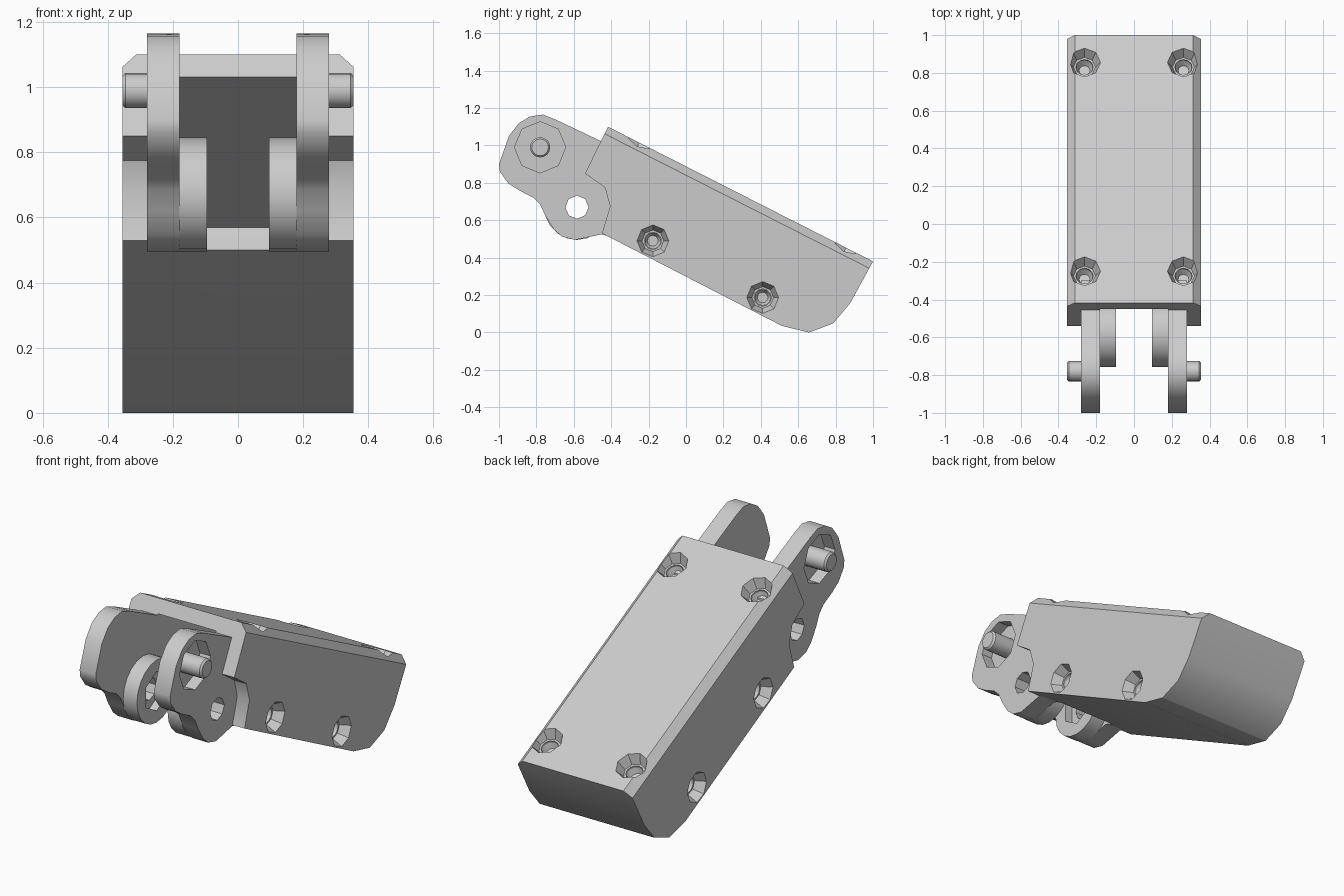
import bpy, bmesh, math
from mathutils import Vector, Matrix

if "Cube" in bpy.data.objects:
    bpy.data.objects.remove(bpy.data.objects["Cube"])

GREY = (0.6, 0.6, 0.6, 1)
mat = bpy.data.materials.new("plain grey")
mat.use_nodes = True
mat.diffuse_color = GREY
next(n for n in mat.node_tree.nodes if n.type == 'BSDF_PRINCIPLED').inputs["Base Color"].default_value = GREY


def finish(bm, name):
    bmesh.ops.recalc_face_normals(bm, faces=bm.faces)
    mesh = bpy.data.meshes.new(name)
    bm.to_mesh(mesh)
    bm.free()
    mesh.materials.append(mat)
    ob = bpy.data.objects.new(name, mesh)
    bpy.context.collection.objects.link(ob)
    return ob


def prism(name, profile, x0, x1, chamfer=None):
    """Extrude a (y, z) profile along x; optionally chamfer the first edge's two sides."""
    bm = bmesh.new()
    face = bm.faces.new([bm.verts.new((x0, y, z)) for y, z in profile])
    out = bmesh.ops.extrude_face_region(bm, geom=[face])
    new = [v for v in out["geom"] if isinstance(v, bmesh.types.BMVert)]
    bmesh.ops.translate(bm, verts=new, vec=(x1 - x0, 0, 0))
    if chamfer:
        ends = profile[:2]
        edges = [e for e in bm.edges if abs(e.verts[0].co.x - e.verts[1].co.x) < 1e-5
                 and all(any(math.dist(v.co.yz, p) < 1e-4 for p in ends) for v in e.verts)]
        bmesh.ops.bevel(bm, geom=edges, offset=chamfer, segments=1, affect='EDGES', profile=0.5)
    return finish(bm, name)


def frustum(name, start, axis, depth, r0, r1, sides, socket=0):
    """Cone section from start along axis; socket sinks a recess into the start face."""
    axis = Vector(axis).normalized()
    rot = axis.to_track_quat('Z', 'Y').to_matrix().to_4x4()
    place = Matrix.Translation(Vector(start) + axis * depth / 2) @ rot
    bm = bmesh.new()
    bmesh.ops.create_cone(bm, cap_ends=True, segments=sides, radius1=r0, radius2=r1, depth=depth, matrix=place)
    if socket:
        bm.normal_update()
        cap = min(bm.faces, key=lambda f: f.normal.dot(axis))
        bmesh.ops.inset_region(bm, faces=[cap], thickness=r0 * 0.35)
        bmesh.ops.translate(bm, verts=cap.verts[:], vec=axis * socket)
    return finish(bm, name)


def activate(ob):
    bpy.ops.object.select_all(action='DESELECT')
    ob.select_set(True)
    bpy.context.view_layer.objects.active = ob


def cut(ob, *cutters):
    activate(ob)
    for c in cutters:
        c.hide_render = True
        mod = ob.modifiers.new("cut", 'BOOLEAN')
        mod.operation, mod.solver, mod.object = 'DIFFERENCE', 'EXACT', c
        bpy.ops.object.modifier_apply(modifier=mod.name)
        bpy.data.objects.remove(c)


def smooth(ob, angle=32):
    activate(ob)
    bpy.ops.object.shade_smooth_by_angle(angle=math.radians(angle))


# Sloping housing with chamfered top edges and rounded rear underside
housing = prism("housing", [(-.417, 1.10), (1, .38), (.877, .155), (.786, .048), (.658, 0), (.513, .035),
                            (-.449, .53), (-.406, .674), (-.433, .775), (-.54, .85)], -.355, .355, .042)
cut(housing, prism("cavity", [(-.7, 1.157), (.72, .436), (.5, .13), (-.355, .57), (-.39, .5),
                              (-.41, .4), (-.8, .4)], -.18, .18))

# Countersunk screws in the lid and side walls
slope = Vector((0, 1.417, -.72)).normalized()
inward = Vector((0, slope.z, -slope.y))


def screw(start, axis, name):
    start, axis = Vector(start), Vector(axis)
    cut(housing,
        frustum("countersink", start - axis * .01, axis, .065, .09, .058, 8),
        frustum("bore", start + axis * .03, axis, .075, .046, .046, 12))
    smooth(frustum(name, start + axis * .065, axis, .05, .044, .044, 12, socket=.03))


for s, side in ((1, "left"), (-1, "right")):
    for y, end in ((-.25, "front"), (.855, "rear")):
        z = 1.10 - (y + .417) * .508
        screw((s * .262, y, z), inward, f"{side}_{end}_lid_screw")
    for y, z, end in ((-.177, .49, "front"), (.41, .187, "rear")):
        screw((s * .355, y, z), (-s, 0, 0), f"{side}_{end}_wall_screw")

# Hinge arms, inner bosses and pivot pins
arm_profile = [(-.3, .945), (-.417, 1.005), (-.70, 1.14), (-.765, 1.165), (-.834, 1.155), (-.893, 1.12),
               (-.947, 1.05), (-1, .9), (-.995, .86), (-.95, .797), (-.893, .76), (-.818, .722),
               (-.78, .684), (-.75, .62), (-.706, .55), (-.663, .513), (-.594, .495), (-.45, .525), (-.3, .48)]
PIN, HOLE = (-.78, .99), (-.583, .67)

for s, side in ((1, "left"), (-1, "right")):
    arm = prism(f"{side}_arm", arm_profile, s * .18, s * .28)
    cut(arm,
        frustum("pin_recess", (s * .215, *PIN), (s, 0, 0), .1, .137, .137, 8),
        frustum("through_hole", (s * .1, *HOLE), (s, 0, 0), .3, .062, .062, 8))
    smooth(arm)

    boss = frustum(f"{side}_boss", (s * .095, *HOLE), (s, 0, 0), .085, .175, .175, 20)
    cut(boss,
        frustum("through_hole", (s * .05, *HOLE), (s, 0, 0), .3, .062, .062, 8),
        frustum("nut_pocket", (s * .05, *HOLE), (s, 0, 0), .09, .11, .11, 6))
    smooth(boss)

    smooth(frustum(f"{side}_pin", (s * .2, *PIN), (s, 0, 0), .145, .054, .054, 16))
    smooth(frustum(f"{side}_pin_tip", (s * .345, *PIN), (s, 0, 0), .01, .054, .045, 16))

smooth(housing)
